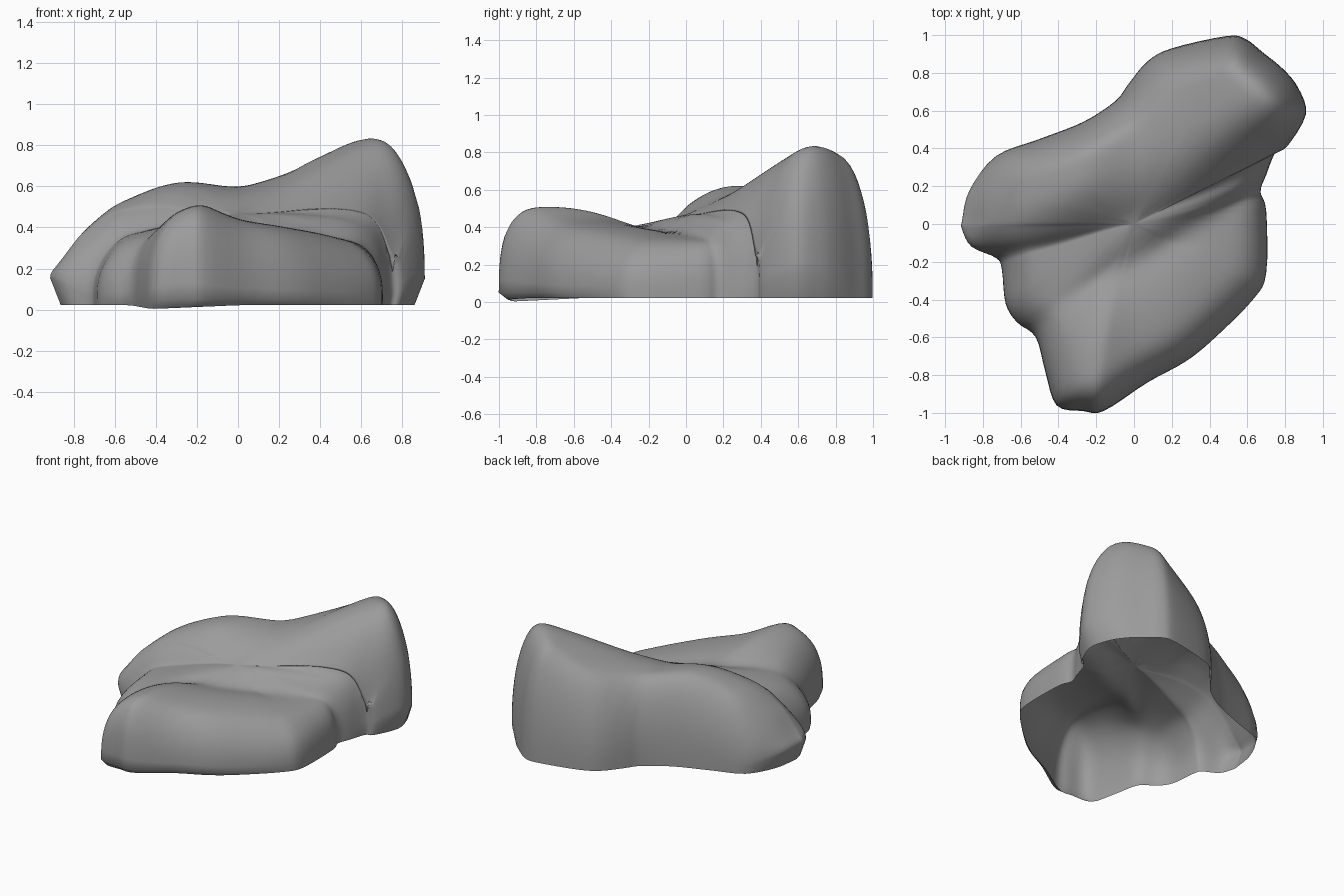
import bpy, bmesh
from mathutils import Vector
from mathutils.geometry import intersect_point_line

cube = bpy.data.objects.get("Cube")
if cube:
    bpy.data.objects.remove(cube, do_unlink=True)

# Footprint seen from above, counter-clockwise
FOOTPRINT = [
    (-.91, .02), (-.91, -.03), (-.86, -.12), (-.73, -.18), (-.7, -.24), (-.68, -.42),
    (-.62, -.52), (-.52, -.6), (-.47, -.78), (-.41, -.96), (-.27, -.99), (-.16, -.99),
    (.07, -.84), (.27, -.73), (.42, -.61), (.63, -.4), (.7, -.26), (.7, .07),
    (.67, .17), (.7, .26), (.75, .38), (.81, .41), (.91, .58), (.87, .72),
    (.79, .82), (.68, .91), (.59, .98), (.49, .995), (.2, .93), (.07, .86), (-.03, .74),
    (-.1, .65), (-.27, .54), (-.5, .45), (-.73, .36), (-.87, .18)]

# Lines running left to right over the top, each point (x, y, z)
BACK_RIDGE = [(-.9, -.02, .24), (-.77, .05, .37), (-.6, .12, .51), (-.3, .26, .62), (0, .4, .6),
              (.2, .51, .65), (.4, .62, .745), (.6, .72, .83), (.72, .72, .84), (.88, .7, .78)]
VALLEY = [(-.75, -.17, .27), (-.55, -.13, .36), (-.2, -.04, .44), (.1, .06, .47),
          (.4, .18, .46), (.75, .34, .42)]
GROOVE = [(-.6, -.59, .25), (-.4, -.44, .37), (-.18, -.28, .39), (.2, -.07, .36), (.7, .18, .33)]
FRONT_RIDGE = [(-.45, -.84, .4), (-.2, -.75, .51), (0, -.56, .44), (.3, -.33, .39), (.65, -.08, .32)]


def spline(a, b, c, d, t):
    """Point between b and c on a smooth curve."""
    return b + .5 * t * (c - a + t * (2 * a - 5 * b + 4 * c - d + t * (3 * (b - c) + d - a)))


def sample(line, x):
    """Depth and height of a ridge line at x."""
    pts = [Vector(p) for p in line]
    x = min(max(x, pts[0].x), pts[-1].x)
    i = 0
    while i < len(pts) - 2 and x > pts[i + 1].x:
        i += 1
    t = (x - pts[i].x) / (pts[i + 1].x - pts[i].x)
    p = spline(pts[max(i - 1, 0)], pts[i], pts[i + 1], pts[min(i + 2, len(pts) - 1)], t)
    return p.y, p.z


def top_height(x, y):
    """Rounded lobes from back to front, meeting in creases."""
    rows = [sample(r, x) for r in (BACK_RIDGE, VALLEY, GROOVE, FRONT_RIDGE)]
    if y >= rows[0][0]:
        return rows[0][1] - .4 * (y - rows[0][0]) ** 2
    for (y0, z0), (y1, z1) in zip(rows, rows[1:]):
        if y >= y1:
            t = (y0 - y) / max(y0 - y1, .01)
            blend = t ** 2.2 if z0 > z1 else 1 - (1 - t) ** 2.2
            return z0 + (z1 - z0) * blend
    return rows[-1][1] - .5 * (rows[-1][0] - y) ** 2


def edge_distance(p, loop):
    best = 9
    for a, b in zip(loop, loop[1:] + loop[:1]):
        t = intersect_point_line(p, a, b)[1]
        q = a.lerp(b, min(max(t, 0), 1))
        best = min(best, (p.xy - q.xy).length)
    return best


# Smooth the footprint
corners = [Vector((x, y, 0)) for x, y in FOOTPRINT]
n = len(corners)
loop = [spline(corners[i - 1], corners[i], corners[(i + 1) % n], corners[(i + 2) % n], k / 4)
        for i in range(n) for k in range(4)]

# Rock shell: open base rim, rounded wall, ridged top
bm = bmesh.new()
RINGS = 34
FRONT_TIP = Vector((-.4, -.95, 0))
NOTCH = Vector((.72, .27, 0))
rings = [[], []]
for p in loop:
    # The rim tucks in at the front and ends, and flares out at the back
    ends = max(0, abs(p.x) - .7) / .21
    front = max(0, -p.y)
    z = .003 + .018 * min(1, (p - FRONT_TIP).length / .4)
    rings[0].append(bm.verts.new((p.x * (1 - .055 * ends), p.y * (1 - .05 * front), z)))
    rings[1].append(bm.verts.new((p.x, p.y, .05 + .1 * ends)))
for k in range(1, RINGS):
    t = 1 - (k / RINGS) ** 2
    ring = []
    for p, low in zip(loop, rings[1]):
        q = p * t
        # The wall is crisper beside the notch on the side
        rounding = .2 - .11 * max(0, 1 - (q - NOTCH).length / .3)
        d = min(edge_distance(q, loop) / rounding, 1)
        power = 2.4 - .3 * q.y
        f = (1 - (1 - d) ** power) ** (1 / power)
        base = low.co.z
        ring.append(bm.verts.new((q.x, q.y, base + (top_height(q.x, q.y) - base) * f)))
    rings.append(ring)
for low, high in zip(rings, rings[1:]):
    for i in range(len(loop)):
        j = (i + 1) % len(loop)
        bm.faces.new((low[i], low[j], high[j], high[i]))
peak = bm.verts.new((0, 0, top_height(0, 0)))
for i, v in enumerate(rings[-1]):
    bm.faces.new((v, rings[-1][(i + 1) % len(loop)], peak))

# Soften the creases while keeping the walls
for _ in range(4):
    bmesh.ops.smooth_vert(bm, verts=[v for r in rings[8:] for v in r] + [peak], factor=.5,
                          use_axis_x=False, use_axis_y=False, use_axis_z=True)

mesh = bpy.data.meshes.new("rock")
bm.to_mesh(mesh)
bm.free()
rock = bpy.data.objects.new("rock", mesh)
bpy.context.collection.objects.link(rock)

# Stone colour
stone = bpy.data.materials.new("stone grey")
stone.use_nodes = True
colour = (.33, .33, .33, 1)
stone.diffuse_color = colour
stone.node_tree.nodes["Principled BSDF"].inputs["Base Color"].default_value = colour
mesh.materials.append(stone)

mesh.shade_smooth()
